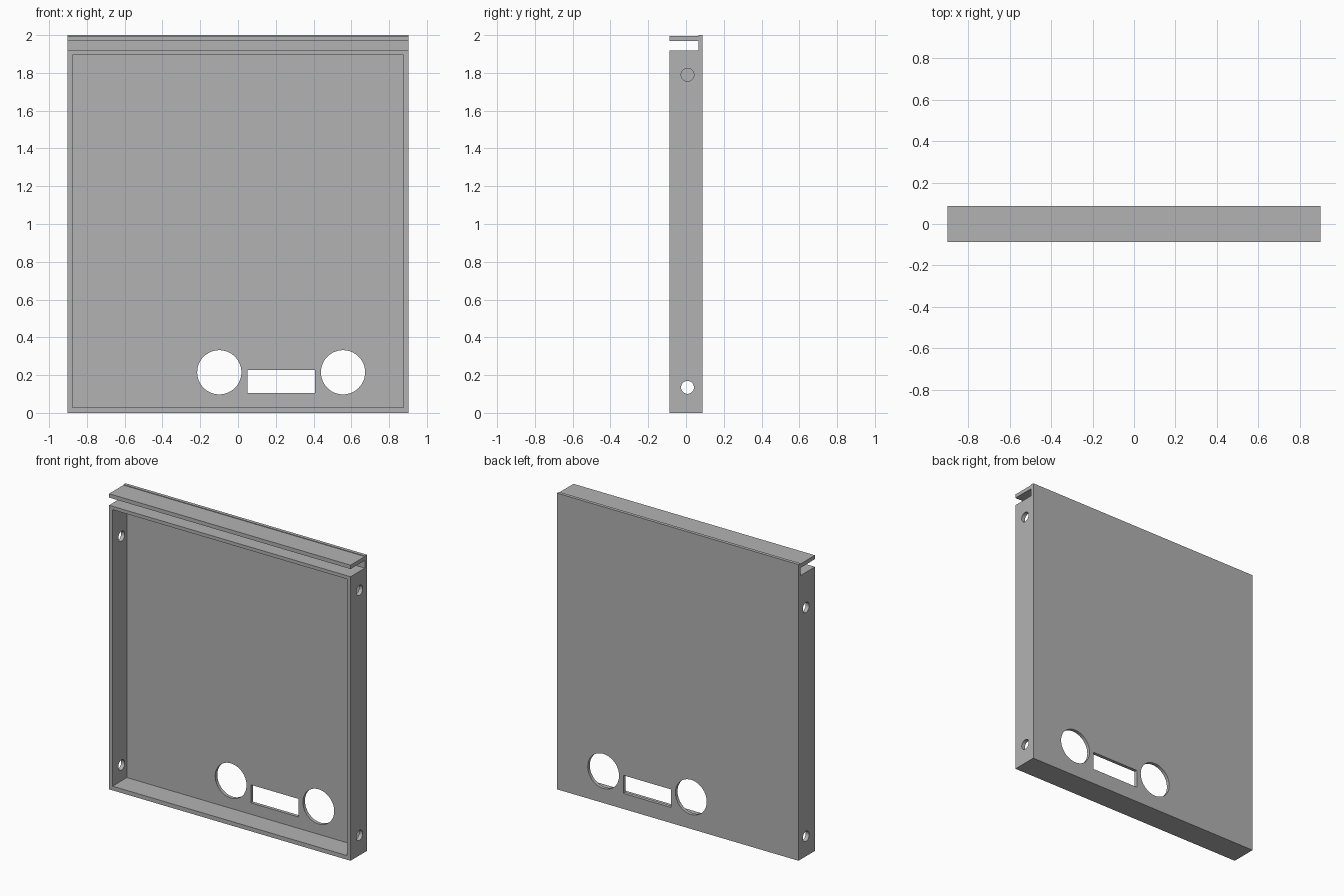
import bpy
import math

cube = bpy.data.objects.get("Cube")
if cube:
    bpy.data.objects.remove(cube, do_unlink=True)

# Main dimensions
HALF_W = 0.902            # half width
FRONT, BACK = -0.0875, 0.0875
SEAM = 0.065              # plane where the frame meets the back panel
WALL = 0.026              # frame wall thickness
FRAME_TOP = 1.918

grey = bpy.data.materials.new("plain grey")
grey.use_nodes = True
GREY = (0.448, 0.448, 0.448, 1.0)
grey.diffuse_color = GREY
grey.node_tree.nodes["Principled BSDF"].inputs["Base Color"].default_value = GREY


def box(name, x, y, z):
    """Box spanning the given (min, max) ranges."""
    spans = (x, y, z)
    bpy.ops.mesh.primitive_cube_add(size=1, location=[(a + b) / 2 for a, b in spans])
    ob = bpy.context.object
    ob.name = name
    ob.scale = [b - a for a, b in spans]
    bpy.ops.object.transform_apply(location=False, rotation=False, scale=True)
    ob.data.materials.append(grey)
    return ob


def drill(name, radius, location, axis):
    """Round cutter running along x or y."""
    rot = (0, math.pi / 2, 0) if axis == "x" else (math.pi / 2, 0, 0)
    bpy.ops.mesh.primitive_cylinder_add(vertices=64, radius=radius, depth=0.2,
                                        location=location, rotation=rot)
    ob = bpy.context.object
    ob.name = name
    ob.data.materials.append(grey)
    ob.hide_render = True
    return ob


def cut(target, cutters):
    """Subtract the cutters, then remove them."""
    bpy.ops.object.select_all(action="DESELECT")
    target.select_set(True)
    bpy.context.view_layer.objects.active = target
    for c in cutters:
        mod = target.modifiers.new("cut", "BOOLEAN")
        mod.operation = "DIFFERENCE"
        mod.solver = "EXACT"
        mod.object = c
        bpy.ops.object.modifier_apply(modifier=mod.name)
        bpy.data.objects.remove(c, do_unlink=True)
    bpy.ops.object.shade_smooth_by_angle(angle=math.radians(30))


# Back panel with two round openings and a rectangular one between them
panel = box("back_panel", (-HALF_W, HALF_W), (SEAM, BACK), (0, 2))
openings = [drill("round_cutter", 0.117, (x, 0.07, 0.215), "y") for x in (-0.099, 0.556)]
openings.append(box("slot_cutter", (0.05, 0.407), (0, 0.2), (0.105, 0.227)))
cut(panel, openings)

# Side walls, each with two screw holes; the upper ones sit at different heights
for name, side, upper in (("left_wall", 1, 1.79), ("right_wall", -1, 1.68)):
    xs = sorted((side * HALF_W, side * (HALF_W - WALL)))
    wall = box(name, xs, (FRONT, SEAM), (0, FRAME_TOP))
    cut(wall, [drill("screw_cutter", 0.034, (side * HALF_W, 0.008, z), "x")
               for z in (0.135, upper)])

# Bottom and top walls of the frame
inner = HALF_W - WALL
box("bottom_wall", (-inner, inner), (FRONT, SEAM), (0, 0.028))
box("top_wall", (-inner, inner), (FRONT, SEAM), (FRAME_TOP - 0.023, FRAME_TOP))

# Lip above the frame, leaving an open channel
box("top_lip", (-HALF_W, HALF_W), (FRONT, SEAM), (1.97, 1.996))
